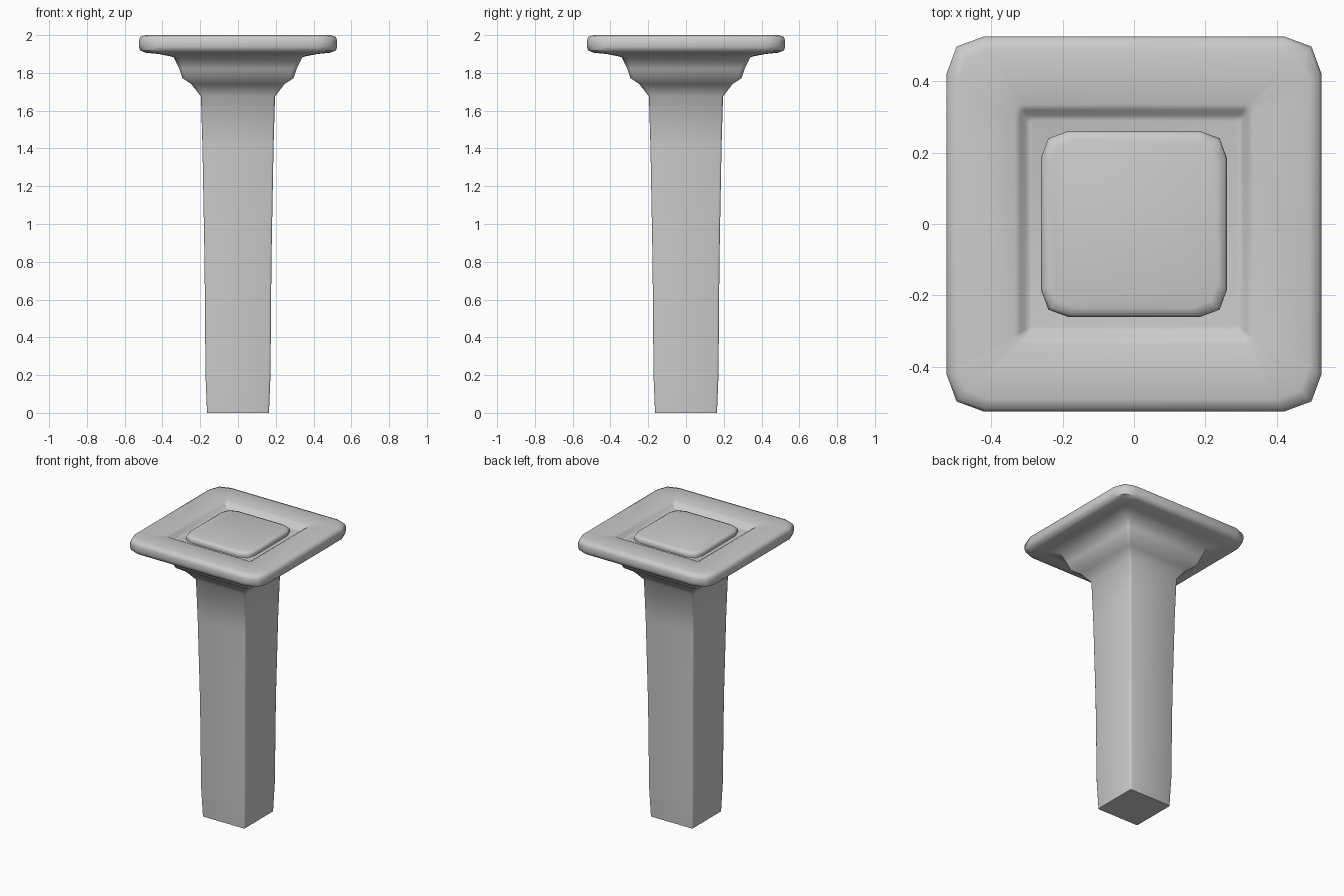
import bpy, bmesh

if "Cube" in bpy.data.objects:
    bpy.data.objects.remove(bpy.data.objects["Cube"])


def loft(name, rings):
    """Stack rounded-square rings (half size, height, corner size) and cap both ends."""
    bm = bmesh.new()
    loops = []
    for h, z, c in rings:
        quarter = [(h, h - c), (h - 0.27 * c, h - 0.27 * c), (h - c, h)]
        loop = []
        for _ in range(4):
            loop += [bm.verts.new((x, y, z)) for x, y in quarter]
            quarter = [(-y, x) for x, y in quarter]
        loops.append(loop)
    for a, b in zip(loops, loops[1:]):
        n = len(a)
        for i in range(n):
            j = (i + 1) % n
            bm.faces.new((a[i], a[j], b[j], b[i]))
    bm.faces.new(loops[0][::-1])
    bm.faces.new(loops[-1])
    bmesh.ops.recalc_face_normals(bm, faces=bm.faces)
    mesh = bpy.data.meshes.new(name)
    bm.to_mesh(mesh)
    bm.free()
    obj = bpy.data.objects.new(name, mesh)
    bpy.context.collection.objects.link(obj)
    bpy.ops.object.select_all(action='DESELECT')
    obj.select_set(True)
    bpy.context.view_layer.objects.active = obj
    bpy.ops.object.shade_smooth_by_angle(angle=0.9)
    return obj


# Tapered shaft, flared neck and square plate with a recessed top
loft("pillar_body", [
    (0.164, 0.0, 0.01), (0.172, 0.2, 0.01), (0.177, 0.8, 0.01),
    (0.188, 1.4, 0.01), (0.196, 1.675, 0.01),
    (0.246, 1.74, 0.015), (0.294, 1.772, 0.02), (0.31, 1.82, 0.02),
    (0.341, 1.884, 0.03), (0.42, 1.9, 0.05),
    (0.49, 1.907, 0.085), (0.518, 1.918, 0.1), (0.525, 1.94, 0.105),
    (0.525, 1.972, 0.105), (0.517, 1.991, 0.1), (0.49, 2.0, 0.09),
    (0.335, 1.997, 0.02), (0.318, 1.988, 0.015), (0.305, 1.965, 0.01),
    (0.29, 1.96, 0.01),
])

# Raised pad sitting in the recess
loft("top_pad", [
    (0.257, 1.955, 0.075), (0.26, 1.978, 0.075),
    (0.254, 1.991, 0.075), (0.235, 1.998, 0.07),
])
